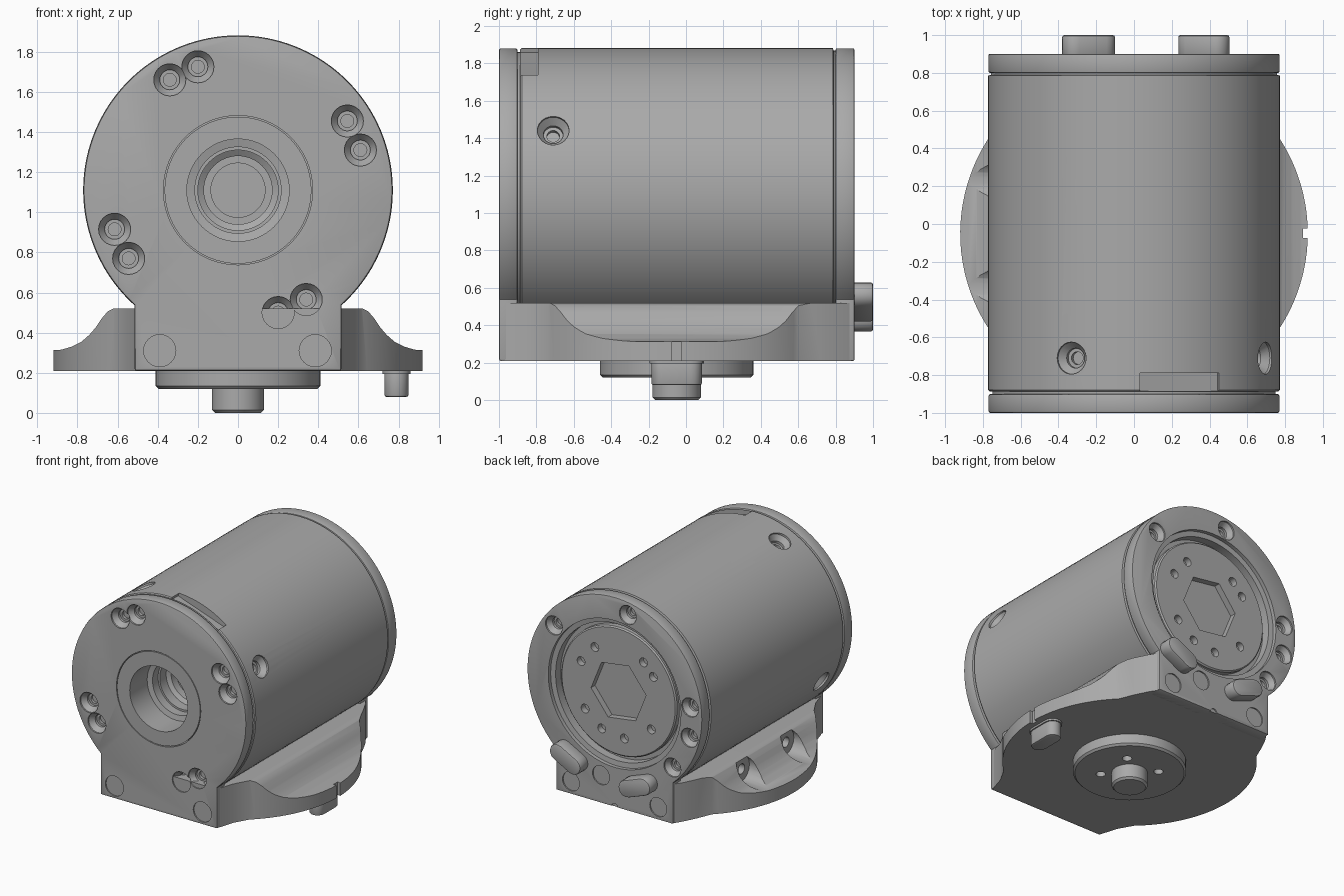
import bpy, bmesh
from math import sin, cos, pi, radians
from mathutils import Vector

if "Cube" in bpy.data.objects:
    bpy.data.objects.remove(bpy.data.objects["Cube"])

grey = bpy.data.materials.new("machined_grey")
grey.use_nodes = True
grey.diffuse_color = (0.4, 0.4, 0.4, 1)
grey.node_tree.nodes["Principled BSDF"].inputs["Base Color"].default_value = (0.4, 0.4, 0.4, 1)

AXIS = 1.11          # height of the main cylinder axis
R = 0.77             # main radius
MID = -0.05          # y of the base centre
FRONT, BACK, UP = Vector((0, -1, 0)), Vector((0, 1, 0)), Vector((0, 0, 1))


def finish(name, bm):
    bmesh.ops.recalc_face_normals(bm, faces=bm.faces)
    mesh = bpy.data.meshes.new(name)
    bm.to_mesh(mesh)
    bm.free()
    mesh.materials.append(grey)
    ob = bpy.data.objects.new(name, mesh)
    bpy.context.collection.objects.link(ob)
    return ob


def turned(name, profile, pos, axis, seg=48, ring=False):
    """Solid of revolution from (radius, height) points along an axis."""
    bm = bmesh.new()
    q = Vector(axis).to_track_quat('Z', 'Y')
    rows = [[bm.verts.new(Vector(pos) + q @ Vector((r * cos(2 * pi * i / seg), r * sin(2 * pi * i / seg), h)))
             for i in range(seg)] for r, h in profile]
    pairs = list(zip(rows, rows[1:]))
    if ring:
        pairs.append((rows[-1], rows[0]))
    else:
        bm.faces.new(rows[0])
        bm.faces.new(rows[-1])
    for a, b in pairs:
        for i in range(seg):
            j = (i + 1) % seg
            bm.faces.new((a[i], a[j], b[j], b[i]))
    return finish(name, bm)


def prism(name, pts, plane, w0, w1):
    """Outline extruded along y (plane XZ) or z (plane XY)."""
    bm = bmesh.new()
    place = (lambda u, v, w: (u, w, v)) if plane == "XZ" else (lambda u, v, w: (u, v, w))
    lo, hi = ([bm.verts.new(place(u, v, w)) for u, v in pts] for w in (w0, w1))
    bm.faces.new(lo)
    bm.faces.new(hi)
    for i in range(len(pts)):
        j = (i + 1) % len(pts)
        bm.faces.new((lo[i], lo[j], hi[j], hi[i]))
    return finish(name, bm)


def arc(cx, cy, r, a0, a1, n):
    return [(cx + r * cos(radians(a0 + (a1 - a0) * i / n)), cy + r * sin(radians(a0 + (a1 - a0) * i / n)))
            for i in range(n + 1)]


def obround(cx, cy, length, width, angle):
    d, r = (length - width) / 2, width / 2
    ca, sa = cos(radians(angle)) * d, sin(radians(angle)) * d
    return (arc(cx + ca, cy + sa, r, angle - 90, angle + 90, 8)
            + arc(cx - ca, cy - sa, r, angle + 90, angle + 270, 8))


def apply_mod(ob, kind, **settings):
    mod = ob.modifiers.new(kind, kind)
    for key, value in settings.items():
        setattr(mod, key, value)
    bpy.context.view_layer.objects.active = ob
    bpy.ops.object.modifier_apply(modifier=mod.name)


def bevel(ob, width, segments=2):
    apply_mod(ob, 'BEVEL', width=width, segments=segments, limit_method='ANGLE', angle_limit=radians(50))


def cut(ob, *cutters, op='DIFFERENCE'):
    for c in cutters:
        apply_mod(ob, 'BOOLEAN', object=c, operation=op, solver='EXACT')
        bpy.data.objects.remove(c)


def screw_pit(pos, axis, r=0.08):
    """Countersunk screw hole; axis points into the material."""
    a = Vector(axis).normalized()
    return turned("pit", [(r, -0.03), (r, 0.012), (r * 0.62, 0.05), (r * 0.62, 0.07), (r * 0.4, 0.07), (r * 0.4, 0.092)],
                  Vector(pos), a, 24)


# End plates: round head with a straight foot
plate_outline = [(0.515, 0.21)] + arc(0, AXIS, R, -48, 228, 92) + [(-0.515, 0.21)]

front_plate = prism("front_plate", plate_outline, "XZ", -1.0, -0.9)
bevel(front_plate, 0.01)
cut(front_plate, turned("bore", [(0.372, -0.1), (0.372, 0.3)], (0, -1, AXIS), BACK, 64))
for x, z in [(-.34, 1.66), (-.2, 1.725), (.545, 1.455), (.61, 1.31), (-.615, .915),
             (-.545, .77), (.2, .5), (.34, .565), (-.39, .31), (.385, .31)]:
    cut(front_plate, screw_pit((x, -1, z), BACK))

back_plate = prism("back_plate", plate_outline, "XZ", 0.8, 0.9)
bevel(back_plate, 0.006)
cut(back_plate, turned("recess", [(0.585, -0.1), (0.585, 0.03), (0.545, 0.035), (0.545, 0.3)], (0, 0.9, AXIS), FRONT, 64),
    turned("notch", [(0.028, -0.1), (0.028, 0.2)], (0, 0.82, 0.21), BACK, 16))
for angle in (37, 100, 174, 281, 319, 15 + 180 - 360 + 0):
    a = radians(180 - angle)
    if angle < 0:
        a = radians(-15)
    cut(back_plate, screw_pit((-0.67 * cos(a) if angle > 0 else -0.66, 0.9, AXIS + 0.67 * sin(a)), FRONT, 0.075)
        ) if angle not in (281, 319) else None
for x, z in [(0.12, 0.43), (-0.51, 0.66), (0.385, 0.31), (-0.385, 0.31)]:
    cut(back_plate, screw_pit((x, 0.9, z), FRONT, 0.075))

# Collar around the front bore
turned("front_collar", [(0.255, 0), (0.366, 0), (0.366, 0.105), (0.255, 0.105)], (0, -1, AXIS), BACK, 64, ring=True)

# Main housing with seam grooves, stepped bore, side holes and top slot
housing = turned("housing", [(0.75, 0), (0.75, 0.012), (0.765, 0.014), (0.772, 0.022), (0.772, 1.685), (0.758, 1.69),
                             (0.758, 1.7)], (0, -0.9, AXIS), BACK, 96)
cut(housing, turned("bore", [(0.255, -0.1), (0.255, 0.12), (0.215, 0.13), (0.215, 0.2), (0.2, 0.2), (0.2, 0.28),
                             (0.17, 0.3), (0.17, 0.36), (0.135, 0.36), (0.135, 0.45)], (0, -0.9, AXIS), BACK, 64))
for angle in (25.5, 115.5, 205.5):
    d = Vector((cos(radians(angle)), 0, sin(radians(angle))))
    cut(housing, screw_pit(d * 0.768 + Vector((0, -0.71, AXIS)), -d, 0.085))
slot = prism("slot", [(-0.22, 0.715), (0.22, 0.715), (0.22, 0.9), (-0.22, 0.9)], "XZ", -0.885, -0.79)
slot.rotation_euler.y = radians(19)
slot.location.z = AXIS
cut(housing, slot)

# Back disc with a hexagonal socket and small holes
disc = turned("back_disc", [(0.51, 0), (0.51, 0.05), (0.5, 0.06)], (0, 0.79, AXIS), BACK, 64)
cut(disc, prism("socket", arc(0, AXIS, 0.245, -8, 292, 5), "XZ", 0.7, 0.9))
for angle in (33, 53, 125, 155, 216, 246, 278, 322):
    a = radians(180 - angle)
    cut(disc, turned("hole", [(0.035, -0.1), (0.035, 0.2)],
                     (0.365 * cos(a), 0.78, AXIS + 0.365 * sin(a)), BACK, 16))

# Rear lugs
for name, x, z, tilt in [("left_lug", 0.37, 0.525, 28), ("right_lug", -0.24, 0.46, -20)]:
    bevel(prism(name, obround(x, z, 0.29, 0.135, tilt), "XZ", 0.89, 1.0), 0.012)

# Base: scooped section trimmed to a rounded plan
scoop = [(.62, .52), (.65, .505), (.68, .47), (.71, .425), (.74, .39), (.78, .355), (.83, .33), (.88, .315), (.95, .31), (.95, .21)]
base = prism("base", scoop + [(-x, z) for x, z in reversed(scoop)], "XZ", -1.2, 1.2)
side = [(.505, -.99), (.52, -.95), (.55, -.85)] + arc(0, MID, 0.92, -48, 45, 40) + [(.6, .72), (.55, .82), (.505, .89)]
cut(base, prism("plan", side + [(-x, y) for x, y in reversed(side)], "XY", 0, 1), op='INTERSECT')
cut(base, prism("notch", [(.895, -.075), (1, -.075), (1, -.025), (.895, -.025)], "XY", 0.1, 0.6))
for y in (-0.33, 0.23):
    cut(base, turned("pocket", [(0.1, 0), (0.12, 0.35)], (-0.65, y, 0.43), (-1, 0, 0), 32),
        turned("hole", [(0.04, 0), (0.04, 0.2)], (-0.56, y, 0.43), (-1, 0, 0), 20))

# Underside flange, spigot and locating peg
flange = turned("bottom_flange", [(0.395, 0.12), (0.41, 0.135), (0.41, 0.22)], (0, MID, 0), UP, 64)
for i in range(4):
    a = radians(45 + 90 * i)
    cut(flange, turned("hole", [(0.035, 0), (0.035, 0.17)], (0.21 * cos(a), MID + 0.21 * sin(a), 0), UP, 16))
turned("spigot", [(0.115, 0), (0.13, 0.015), (0.13, 0.13)], (0, MID, 0), UP)
bevel(prism("locating_peg", obround(0.79, MID, 0.27, 0.12, 90), "XY", 0.08, 0.23), 0.01)
prism("peg_fillet", obround(0.79, MID, 0.29, 0.14, 90), "XY", 0.195, 0.23)

# Smooth the round surfaces, keep machined edges crisp
bpy.ops.object.select_all(action='DESELECT')
for ob in bpy.context.scene.objects:
    if ob.type == 'MESH':
        ob.select_set(True)
        bpy.context.view_layer.objects.active = ob
bpy.ops.object.shade_smooth_by_angle(angle=radians(30))
